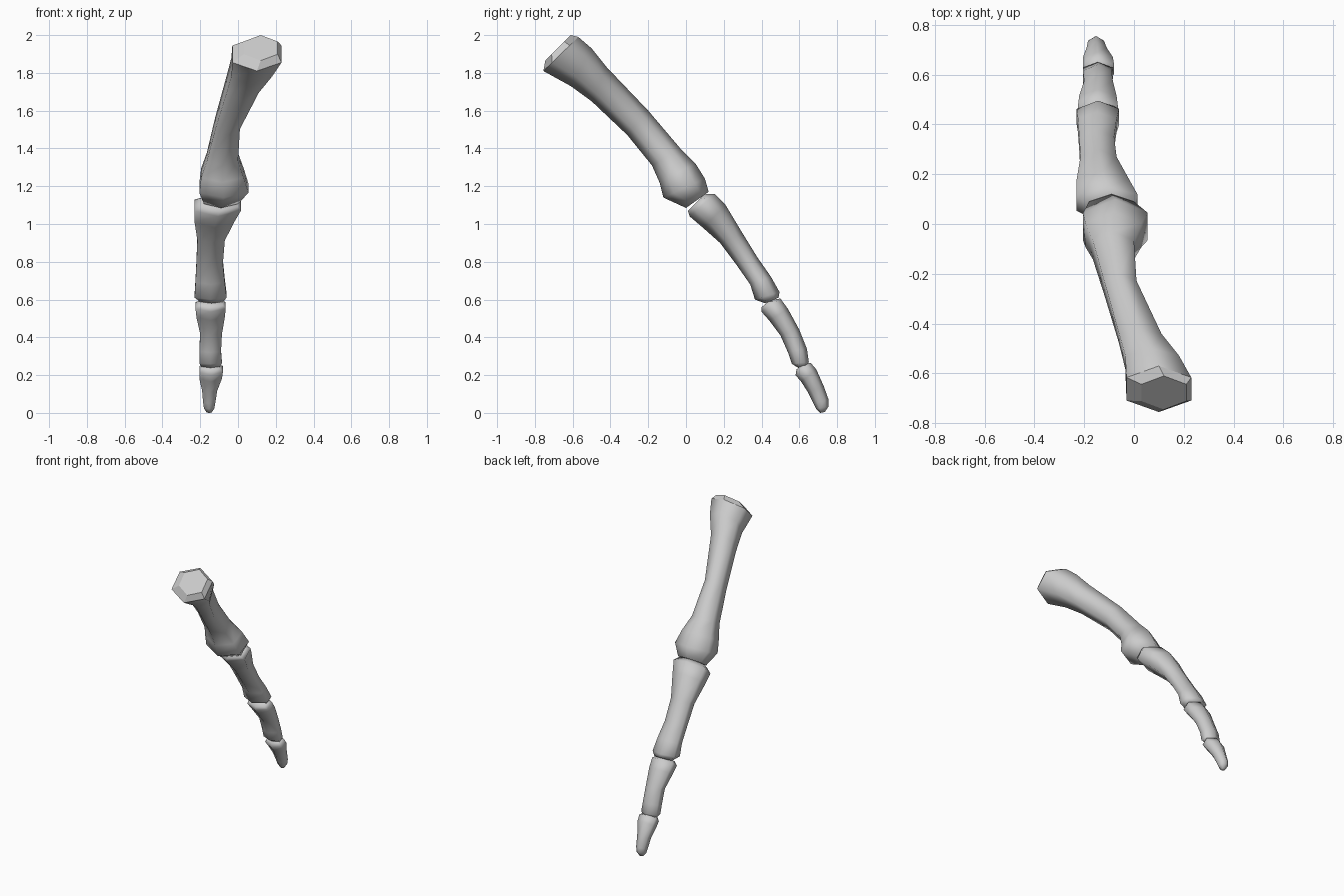
import bpy
import bmesh
from math import cos, sin, pi, radians
from mathutils import Vector

cube = bpy.data.objects.get("Cube")
if cube:
    bpy.data.objects.remove(cube, do_unlink=True)

SIDES = 6

bone_grey = bpy.data.materials.new("bone_grey")
bone_grey.use_nodes = True
colour = (0.6, 0.6, 0.6, 1)
bone_grey.diffuse_color = colour
bone_grey.node_tree.nodes["Principled BSDF"].inputs["Base Color"].default_value = colour


def add_ring(bm, back, under, left, right):
    """Hexagonal section between a back point and an underside point (y, z)."""
    top = Vector((0, *back))
    bottom = Vector((0, *under))
    middle = (top + bottom) / 2 + Vector(((left + right) / 2, 0, 0))
    depth = (top - bottom) / 2
    width = Vector(((right - left) / 2 / cos(radians(30)), 0, 0))
    angles = [2 * pi * i / SIDES for i in range(SIDES)]
    return [bm.verts.new(middle + depth * cos(a) + width * sin(a)) for a in angles]


def make_bone(name, sections, flat_end=False):
    """Skin a row of sections into one closed, smooth bone."""
    bm = bmesh.new()
    rings = [add_ring(bm, *s) for s in sections]
    for n, (a, b) in enumerate(zip(rings, rings[1:])):
        for i in range(SIDES):
            j = (i + 1) % SIDES
            face = bm.faces.new((a[i], a[j], b[j], b[i]))
            face.smooth = not (flat_end and n == 0)
    start = bm.faces.new(rings[0])
    start.smooth = not flat_end
    bm.faces.new(rings[-1]).smooth = True
    bmesh.ops.recalc_face_normals(bm, faces=bm.faces)
    mesh = bpy.data.meshes.new(name)
    bm.to_mesh(mesh)
    bm.free()
    mesh.materials.append(bone_grey)
    bone = bpy.data.objects.new(name, mesh)
    bpy.context.collection.objects.link(bone)
    return bone


# Each section: back point (y, z), underside point (y, z), lowest x, highest x

# Long hand bone with a flat cut end and a wide knuckle
make_bone("hand_bone", [
    ((-.61, 2), (-.745, 1.865), .03, .21),
    ((-.57, 1.99), (-.755, 1.81), -.03, .23),
    ((-.5, 1.93), (-.61, 1.73), -.035, .18),
    ((-.42, 1.83), (-.5, 1.65), -.06, .11),
    ((-.2, 1.6), (-.31, 1.47), -.12, .01),
    ((-.03, 1.4), (-.18, 1.31), -.165, 0),
    ((.05, 1.32), (-.14, 1.22), -.195, .03),
    ((.1, 1.24), (-.12, 1.14), -.205, .055),
    ((.12, 1.17), (0, 1.085), -.18, 0),
], flat_end=True)

# First finger bone
make_bone("first_finger_bone", [
    ((.1, 1.16), (.01, 1.07), -.19, 0),
    ((.15, 1.16), (.02, 1.04), -.23, .015),
    ((.21, 1.1), (.09, .98), -.23, -.02),
    ((.3, .95), (.18, .9), -.215, -.07),
    ((.38, .82), (.27, .78), -.22, -.08),
    ((.45, .72), (.34, .68), -.225, -.07),
    ((.495, .64), (.365, .6), -.23, -.06),
    ((.49, .61), (.42, .58), -.2, -.08),
])

# Middle finger bone
make_bone("middle_finger_bone", [
    ((.45, .6), (.4, .56), -.2, -.08),
    ((.5, .605), (.4, .535), -.225, -.065),
    ((.54, .55), (.44, .49), -.22, -.07),
    ((.6, .44), (.5, .41), -.2, -.085),
    ((.64, .34), (.54, .32), -.205, -.09),
    ((.65, .27), (.56, .26), -.205, -.085),
    ((.64, .25), (.6, .235), -.19, -.1),
])

# Fingertip bone with a rounded point
make_bone("fingertip_bone", [
    ((.62, .26), (.585, .23), -.19, -.1),
    ((.66, .265), (.58, .2), -.205, -.08),
    ((.69, .23), (.61, .165), -.205, -.085),
    ((.73, .14), (.645, .11), -.19, -.11),
    ((.755, .07), (.675, .05), -.185, -.12),
    ((.755, .035), (.69, .02), -.18, -.125),
    ((.735, .005), (.71, 0), -.165, -.14),
])
